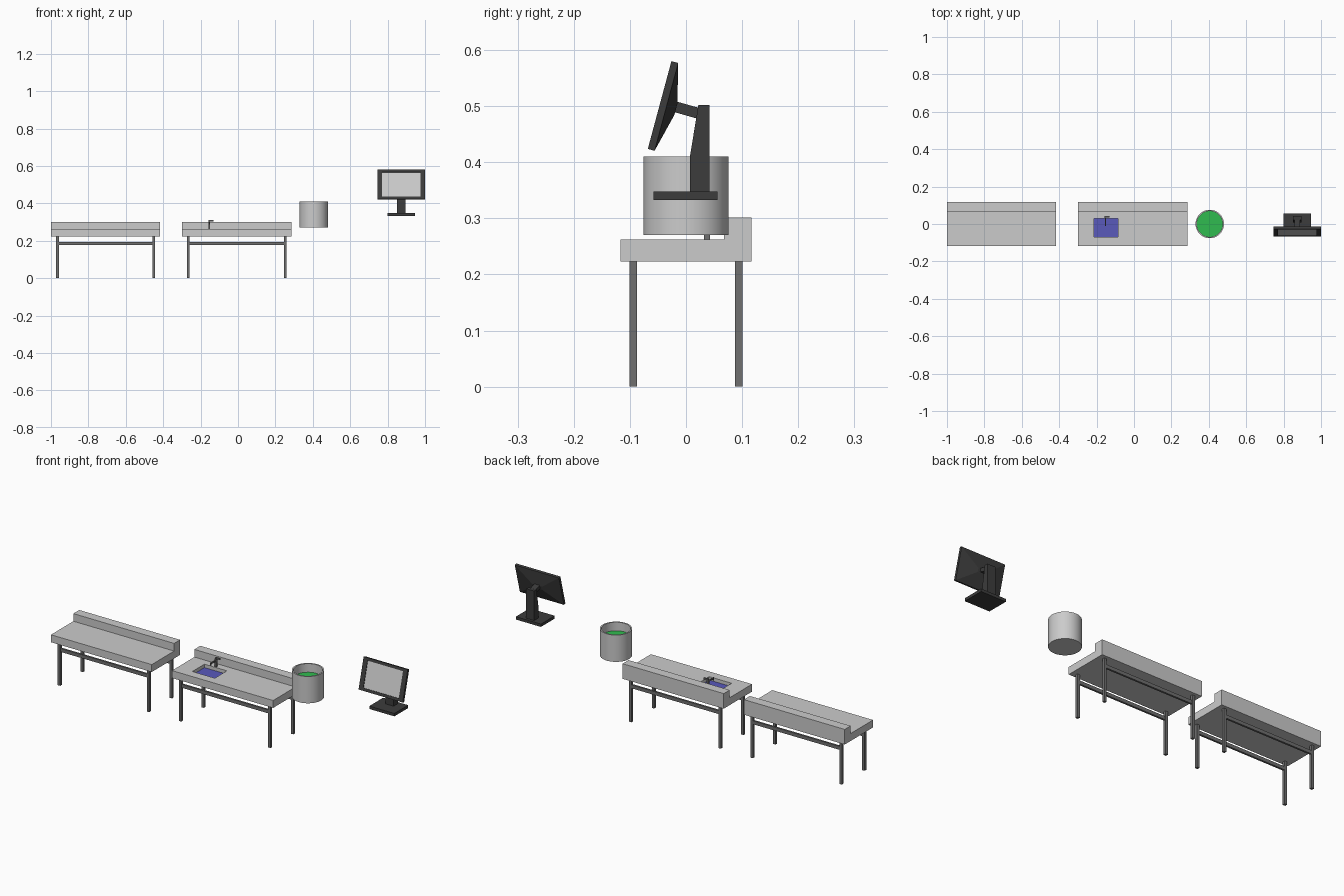
import bpy, bmesh, math
from mathutils import Vector

if "Cube" in bpy.data.objects:
    bpy.data.objects.remove(bpy.data.objects["Cube"])


def material(name, rgb):
    m = bpy.data.materials.new(name)
    m.diffuse_color = (*rgb, 1)
    m.use_nodes = True
    m.node_tree.nodes["Principled BSDF"].inputs["Base Color"].default_value = m.diffuse_color
    return m


STEEL = material("dark_steel", (0.16, 0.16, 0.16))
BLACK = material("black_plastic", (0.045, 0.045, 0.045))
WATER = material("water_blue", (0.1, 0.1, 0.5))
GREEN = material("liquid_green", (0.03, 0.5, 0.08))
SCREEN = material("screen_grey", (0.55, 0.55, 0.55))


def finish(name, bm, mat=None):
    bmesh.ops.recalc_face_normals(bm, faces=bm.faces[:])
    me = bpy.data.meshes.new(name)
    bm.to_mesh(me)
    bm.free()
    ob = bpy.data.objects.new(name, me)
    bpy.context.collection.objects.link(ob)
    if mat:
        me.materials.append(mat)
    return ob


def box(name, x, y, z, mat=None):
    """Box from (min, max) ranges on each axis."""
    bm = bmesh.new()
    bmesh.ops.create_cube(bm, size=1)
    for v in bm.verts:
        v.co = Vector(r[0] + (r[1] - r[0]) * (c + 0.5) for r, c in zip((x, y, z), v.co))
    return finish(name, bm, mat)


def extrude_x(name, profile, x0, x1, mat=None):
    """Side profile of (y, z) points extruded along x."""
    bm = bmesh.new()
    face = bm.faces.new([bm.verts.new((x0, y, z)) for y, z in profile])
    ext = bmesh.ops.extrude_face_region(bm, geom=[face])
    bmesh.ops.translate(bm, vec=(x1 - x0, 0, 0),
                        verts=[g for g in ext["geom"] if isinstance(g, bmesh.types.BMVert)])
    return finish(name, bm, mat)


def lathe(name, profile, centre, mat=None, steps=48):
    """Profile of (radius, z) points spun around a vertical axis."""
    bm = bmesh.new()
    vs = [bm.verts.new((centre[0] + r, centre[1], z)) for r, z in profile]
    es = [bm.edges.new(p) for p in zip(vs, vs[1:])]
    bmesh.ops.spin(bm, geom=vs + es, cent=(*centre, 0), axis=(0, 0, 1),
                   angle=math.tau, steps=steps)
    bmesh.ops.remove_doubles(bm, verts=bm.verts[:], dist=1e-5)
    ob = finish(name, bm, mat)
    bpy.context.view_layer.objects.active = ob
    ob.select_set(True)
    bpy.ops.object.shade_smooth_by_angle(angle=math.radians(35))
    ob.select_set(False)
    return ob


# Benches: worktop with upstand, four legs, long rails
def bench(name, x0, x1):
    top = extrude_x(name + "_worktop",
                    [(-0.117, 0.223), (0.117, 0.223), (0.117, 0.302),
                     (0.068, 0.302), (0.068, 0.262), (-0.117, 0.262)], x0, x1)
    for row, y in (("front", -0.094), ("back", 0.094)):
        for side, x in (("left", x0 + 0.035), ("right", x1 - 0.033)):
            box(f"{name}_{row}_{side}_leg", (x - 0.007, x + 0.007),
                (y - 0.007, y + 0.007), (0, 0.223), STEEL)
        box(f"{name}_{row}_rail", (x0 + 0.035, x1 - 0.033),
            (y - 0.005, y + 0.005), (0.177, 0.195), STEEL)
    return top


bench("plain_bench", -1.0, -0.417)
sink_top = bench("sink_bench", -0.30, 0.285)

# Sink pocket and water
sx, sy = (-0.215, -0.085), (-0.07, 0.03)
cutter = box("sink_cutter", sx, sy, (0.238, 0.3))
cutter.hide_render = True
cutter.hide_viewport = False
cutter.display_type = 'WIRE'
mod = sink_top.modifiers.new("sink_pocket", 'BOOLEAN')
mod.operation, mod.object, mod.solver = 'DIFFERENCE', cutter, 'EXACT'
bpy.context.view_layer.objects.active = sink_top
bpy.ops.object.modifier_apply(modifier=mod.name)
bpy.data.objects.remove(cutter)
box("sink_water", sx, sy, (0.236, 0.244), WATER)

# Tap: post, spout with turned-down tip, side handle
box("tap_post", (-0.157, -0.149), (0.032, 0.043), (0.26, 0.306), STEEL)
box("tap_spout", (-0.156, -0.150), (-0.010, 0.038), (0.293, 0.300), STEEL)
box("tap_spout_tip", (-0.156, -0.150), (-0.010, -0.004), (0.286, 0.294), STEEL)
box("tap_handle", (-0.157, -0.130), (0.035, 0.043), (0.304, 0.311), STEEL)

# Open drum with liquid
drum = (0.405, 0)
lathe("drum", [(0, 0.27), (0.076, 0.27), (0.076, 0.41), (0.069, 0.41),
               (0.069, 0.30), (0, 0.30)], drum)
lathe("drum_liquid", [(0, 0.30), (0.069, 0.30), (0.069, 0.365), (0, 0.365)], drum, GREEN)

# Monitor stand
box("monitor_base", (0.80, 0.945), (-0.058, 0.056), (0.333, 0.348), BLACK)
extrude_x("monitor_stand", [(0.007, 0.348), (0.042, 0.348), (0.042, 0.502),
                            (0.022, 0.502), (0.007, 0.41)], 0.849, 0.895, BLACK)
extrude_x("monitor_arm", [(-0.03, 0.492), (0.03, 0.475), (0.03, 0.495), (-0.03, 0.512)],
          0.857, 0.887, BLACK)

# Tilted panel: inset front frame, tapered back housing
ORIGIN = Vector((0.8725, -0.047, 0.502))
UP = Vector((0, 0.042, 0.156)).normalized()
BACK = Vector((0, UP.z, -UP.y))


def ring(bm, w, h, depth, lift=0.0):
    return [bm.verts.new(ORIGIN + Vector((sx * w, 0, 0)) + UP * (sz * h + lift) + BACK * depth)
            for sx, sz in ((-1, -1), (1, -1), (1, 1), (-1, 1))]


def loft(name, rings, mat):
    bm = bmesh.new()
    loops = [ring(bm, *r) for r in rings]
    for a, b in zip(loops, loops[1:]):
        for i in range(4):
            j = (i + 1) % 4
            bm.faces.new((a[i], a[j], b[j], b[i]))
    bm.faces.new(loops[0])
    bm.faces.new(loops[-1])
    return finish(name, bm, mat)


loft("monitor_panel", [(0.1025, 0.067, 0.004), (0.1025, 0.067, 0), (0.1275, 0.081, 0),
                       (0.1275, 0.081, 0.0125), (0.028, 0.010, 0.030)], BLACK)
loft("monitor_screen", [(0.1025, 0.067, 0.003), (0.1025, 0.067, 0.006)], SCREEN)
